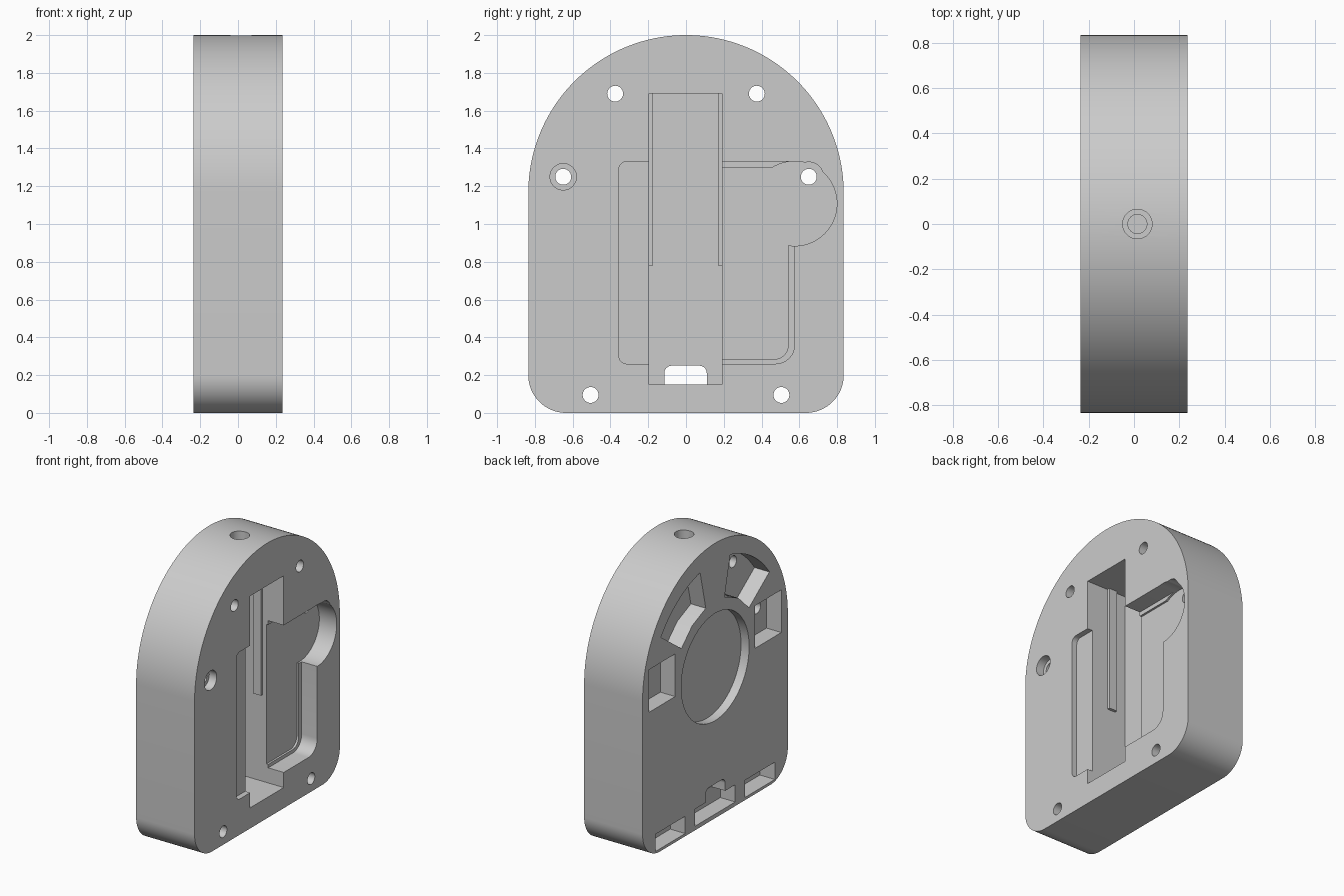
import bpy, bmesh, math
from math import sin, cos, radians

cube = bpy.data.objects.get("Cube")
if cube:
    bpy.data.objects.remove(cube)

grey = bpy.data.materials.new("plain_grey")
grey.use_nodes = True
GREY = (0.6, 0.6, 0.6, 1)
grey.diffuse_color = GREY
grey.node_tree.nodes["Principled BSDF"].inputs["Base Color"].default_value = GREY

HALF = 0.235      # half thickness of the housing
OUT = 0.3         # where cutters start, clear of the faces


def arc(cy, cz, r, a0, a1, n=12):
    """Points (y, z) along an arc, angles in degrees."""
    steps = [radians(a0 + (a1 - a0) * i / n) for i in range(n + 1)]
    return [(cy + r * cos(a), cz + r * sin(a)) for a in steps]


def rounded(y0, y1, z0, z1, bl=0, br=0, tr=0, tl=0):
    """Rectangle outline with its own radius at each corner."""
    corners = [(y0, z0, bl, 1, 1, 180), (y1, z0, br, -1, 1, 270),
               (y1, z1, tr, -1, -1, 0), (y0, z1, tl, 1, -1, 90)]
    pts = []
    for y, z, r, sy, sz, a in corners:
        pts += arc(y + sy * r, z + sz * r, r, a, a + 90, 8) if r else [(y, z)]
    return pts


def circle(y, z, r, n=40):
    return arc(y, z, r, 0, 360, n)[:-1]


def prism(name, pts, x0, x1):
    """Solid made by pushing a (y, z) outline along x."""
    bm = bmesh.new()
    face = bm.faces.new([bm.verts.new((x0, y, z)) for y, z in pts])
    moved = bmesh.ops.extrude_face_region(bm, geom=[face])["geom"]
    verts = [v for v in moved if isinstance(v, bmesh.types.BMVert)]
    bmesh.ops.translate(bm, verts=verts, vec=(x1 - x0, 0, 0))
    bmesh.ops.recalc_face_normals(bm, faces=bm.faces)
    mesh = bpy.data.meshes.new(name)
    bm.to_mesh(mesh)
    bm.free()
    mesh.materials.append(grey)
    ob = bpy.data.objects.new(name, mesh)
    bpy.context.collection.objects.link(ob)
    return ob


def cut(cutter):
    cutter.hide_render = True
    bpy.context.view_layer.objects.active = housing
    mod = housing.modifiers.new("cut", "BOOLEAN")
    mod.operation = "DIFFERENCE"
    mod.solver = "EXACT"
    mod.object = cutter
    bpy.ops.object.modifier_apply(modifier=mod.name)
    bpy.data.objects.remove(cutter)


def cut_right(pts, depth):
    cut(prism("cutter", pts, HALF - depth, OUT))


def cut_left(pts, depth):
    cut(prism("cutter", pts, -OUT, depth - HALF))


# Housing: arched slab with rounded lower corners
outline = (arc(0, 1.165, 0.835, 0, 180, 96)
           + arc(-0.635, 0.2, 0.2, 180, 270, 16)
           + arc(0.635, 0.2, 0.2, 270, 360, 16))
housing = prism("housing", outline, -HALF, HALF)

# Slot and stepped pockets on the +x face
cut_right(rounded(-0.195, 0.19, 0.15, 1.69), 0.32)
cut_right(rounded(-0.355, 0, 0.26, 1.33, bl=0.04, tl=0.04), 0.04)
cut_right(rounded(0, 0.575, 0.26, 1.33, br=0.1), 0.125)
cut_right(rounded(0, 0.54, 0.285, 1.3, br=0.07), 0.14)
cut_right(circle(0.575, 1.108, 0.224, 64), 0.14)
cut_right(circle(0.65, 1.25, 0.078), 0.14)

# Round recess on the -x face
cut_left(circle(0, 1.1, 0.39, 72), 0.065)

# Fastener pockets and through holes, mirrored about y = 0
for s in (-1, 1):
    side = rounded(0.46, 0.76, 1.06, 1.37)
    sector = arc(0, 1.1, 0.77, 36, 77, 16) + arc(0, 1.1, 0.48, 77, 36, 2)
    foot = rounded(0.345, 0.685, 0.02, 0.145)
    for pts in (side, sector, foot):
        cut_left([(s * y, z) for y, z in pts], 0.12)
    for y, z in ((0.375, 1.69), (0.65, 1.25), (0.505, 0.095)):
        cut(prism("cutter", circle(s * y, z, 0.042), -OUT, OUT))

# Counterbore beside the arch
cut_right(circle(-0.65, 1.25, 0.07), 0.06)

# Opening low in the -x face, leading into the slot
cut_left(rounded(-0.23, 0.23, 0.03, 0.155), 0.12)
cut_left(rounded(-0.115, 0.11, 0.15, 0.25, tr=0.04, tl=0.04), 0.3)

# Stepped hole down through the crown
for r, bottom in ((0.065, 1.85), (0.042, 1.6)):
    bpy.ops.mesh.primitive_cylinder_add(
        vertices=40, radius=r, depth=2.2 - bottom,
        location=(0.015, 0, (2.2 + bottom) / 2))
    cut(bpy.context.object)

# Guide ribs on both slot walls
ribs = [prism("front_guide_rib", rounded(-0.2, -0.175, 0.78, 1.695), 0, 0.065),
        prism("back_guide_rib", rounded(0.17, 0.195, 0.78, 1.695), 0, 0.065)]

# One material and sharp-edged smooth shading
housing.data.materials.clear()
housing.data.materials.append(grey)
for p in housing.data.polygons:
    p.material_index = 0
bpy.ops.object.select_all(action="DESELECT")
housing.select_set(True)
bpy.context.view_layer.objects.active = housing
bpy.ops.object.shade_smooth_by_angle(angle=radians(30))
